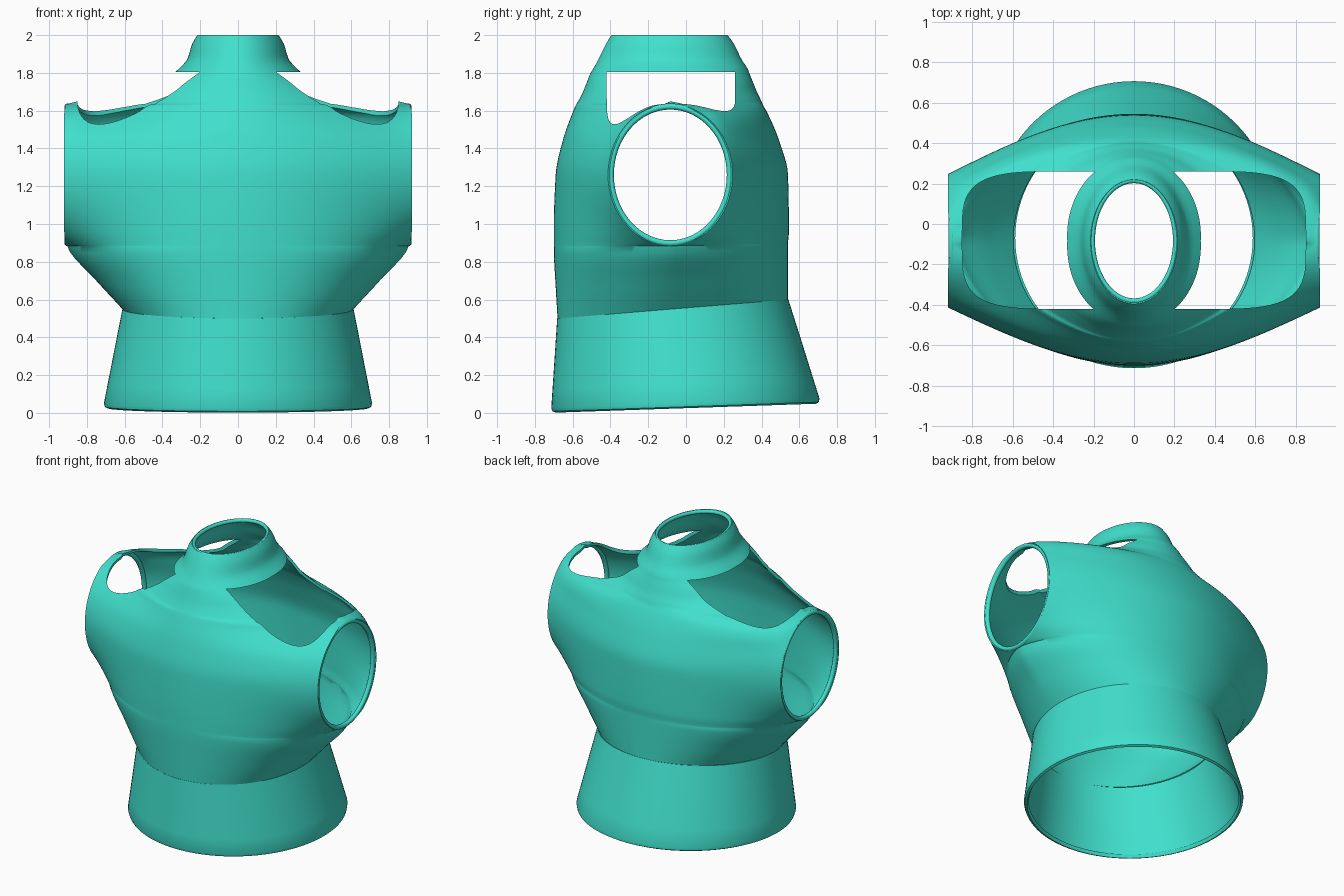
import bpy, bmesh, math

cube = bpy.data.objects.get("Cube")
if cube:
    bpy.data.objects.remove(cube)

teal = bpy.data.materials.new("turquoise")
teal.use_nodes = True
teal.diffuse_color = (0.052, 0.745, 0.61, 1)
teal.node_tree.nodes["Principled BSDF"].inputs["Base Color"].default_value = teal.diffuse_color

MID_Y = -0.083                       # centre line of arms and neck
ARM_Z, ARM_RY, ARM_RZ = 1.26, 0.33, 0.375


def make_object(name, bm):
    bmesh.ops.remove_doubles(bm, verts=bm.verts, dist=0.0005)
    bmesh.ops.recalc_face_normals(bm, faces=bm.faces)
    mesh = bpy.data.meshes.new(name)
    bm.to_mesh(mesh)
    bm.free()
    mesh.materials.append(teal)
    obj = bpy.data.objects.new(name, mesh)
    bpy.context.collection.objects.link(obj)
    return obj


def activate(obj):
    bpy.ops.object.select_all(action='DESELECT')
    obj.select_set(True)
    bpy.context.view_layer.objects.active = obj


def thicken(obj, amount):
    activate(obj)
    mod = obj.modifiers.new("thickness", 'SOLIDIFY')
    mod.thickness = amount
    mod.offset = -1
    bpy.ops.object.modifier_apply(modifier=mod.name)


def smooth(obj):
    activate(obj)
    bpy.ops.object.shade_smooth_by_angle(angle=math.radians(40))


def bridge(bm, rows, closed=False):
    """Join rows of points with quads."""
    grid = [[bm.verts.new(p) for p in row] for row in rows]
    n = len(rows[0])
    for a, b in zip(grid, grid[1:]):
        for i in range(n if closed else n - 1):
            j = (i + 1) % n
            bm.faces.new((a[i], a[j], b[j], b[i]))


def curve_value(table, col, z):
    """Monotone smooth interpolation of one table column by height."""
    zs = [r[0] for r in table]
    vs = [r[col] for r in table]
    z = min(max(z, zs[0]), zs[-1])
    d = [(vs[i + 1] - vs[i]) / (zs[i + 1] - zs[i]) for i in range(len(zs) - 1)]
    m = [d[0]] + [2 * p * q / (p + q) if p * q > 0 else 0 for p, q in zip(d, d[1:])] + [d[-1]]
    i = max(k for k in range(len(d)) if zs[k] <= z)
    h = zs[i + 1] - zs[i]
    u = (z - zs[i]) / h
    return ((1 + 2 * u) * (1 - u) ** 2 * vs[i] + u * (1 - u) ** 2 * h * m[i]
            + u * u * (3 - 2 * u) * vs[i + 1] + u * u * (u - 1) * h * m[i + 1])


# height, half width, front depth, back depth, pointedness, front pinch
TORSO = [
    (0.55, 0.61, 0.68, 0.54, 0, 1),
    (0.70, 0.75, 0.69, 0.54, 0.1, 1),
    (0.885, 0.905, 0.70, 0.54, 0.2, 1),
    (0.96, 0.92, 0.70, 0.545, 0.2, 1),
    (1.26, 0.92, 0.69, 0.54, 0.6, 1),
    (1.45, 0.92, 0.65, 0.49, 1, 1.1),
    (1.59, 0.92, 0.60, 0.43, 1, 1.45),
    (1.635, 0.905, 0.58, 0.405, 1, 1.2),
    (1.66, 0.80, 0.565, 0.395, 0.95, 1.1),
    (1.70, 0.65, 0.545, 0.375, 0.8, 1),
    (1.75, 0.47, 0.525, 0.355, 0.3, 1),
    (1.80, 0.335, 0.505, 0.335, -0.1, 1),
    (1.815, 0.32, 0.495, 0.33, -0.1, 1),
    (1.87, 0.27, 0.465, 0.295, 0, 1),
    (1.96, 0.24, 0.42, 0.25, 0, 1),
    (2.00, 0.215, 0.395, 0.22, 0, 1),
]


def sheet_row(z, side, n=56):
    """Half of a horizontal section: side -1 is the front, 1 the back."""
    width, front, back, point, pinch = (curve_value(TORSO, c, z) for c in range(1, 6))
    depth = front + MID_Y if side < 0 else back - MID_Y
    u = min(1, abs(z - ARM_Z) / ARM_RZ)
    end = ARM_RY * math.sqrt(1 - u * u)
    point += (1 - point) * end / ARM_RY
    tilt = 0.082 * max(0, 1 - (z - 0.55) / 0.4)
    row = []
    for i in range(n + 1):
        t = math.pi * (i / n - 0.5)
        x = width * ((1 - point) * math.sin(t) + point * 2 * t / math.pi)
        bulge = max(0, math.cos(t)) ** (pinch ** -side)
        y = MID_Y + side * (end + (depth - end) * bulge)
        row.append((x, y, z + tilt * (y + 0.07)))
    return row


# torso shell: two sheets that part around the arm openings
low, high = ARM_Z - ARM_RZ, ARM_Z + ARM_RZ
heights = [0.55 + (low - 0.55) * i / 10 for i in range(10)]
heights += [ARM_Z - ARM_RZ * math.cos(math.pi * i / 36) for i in range(37)]
heights += [high + (1.8 - high) * i / 10 for i in range(1, 11)]
heights += [1.815 + (2 - 1.815) * i / 8 for i in range(9)]
bm = bmesh.new()
for side in (-1, 1):
    bridge(bm, [sheet_row(z, side) for z in heights])
torso = make_object("torso_shell", bm)
thicken(torso, 0.018)

# shoulder windows between the collar and the shoulder straps
for sx in (-1, 1):
    outline = [(0.1, -0.42)]
    for i in range(33):
        a = math.pi * (i / 32 - 0.5)
        s = math.sin(a)
        outline.append((0.3 + 0.55 * max(0, math.cos(a)) ** 0.5,
                        -0.08 + 0.34 * math.copysign(abs(s) ** 0.5, s)))
    outline.append((0.1, 0.26))
    bm = bmesh.new()
    bottom = bm.faces.new([bm.verts.new((sx * x, y, 1.3)) for x, y in outline])
    top = bmesh.ops.extrude_face_region(bm, geom=[bottom])
    bmesh.ops.translate(bm, vec=(0, 0, 0.505),
                        verts=[v for v in top["geom"] if isinstance(v, bmesh.types.BMVert)])
    cutter = make_object("window_cutter", bm)
    cutter.hide_render = True
    activate(torso)
    mod = torso.modifiers.new("window", 'BOOLEAN')
    mod.operation = 'DIFFERENCE'
    mod.solver = 'EXACT'
    mod.object = cutter
    bpy.ops.object.modifier_apply(modifier=mod.name)
    bpy.data.objects.remove(cutter)
smooth(torso)


def oval_lip(name, place, ra, rb, tube, n=64, k=10):
    """Rolled rim: a round tube swept along an oval."""
    rows = []
    for i in range(n + 1):
        a = 2 * math.pi * i / n
        row = []
        for j in range(k):
            b = 2 * math.pi * j / k
            r = tube * math.cos(b)
            row.append(place((ra + r) * math.cos(a), (rb + r) * math.sin(a), tube * math.sin(b)))
        rows.append(row)
    bm = bmesh.new()
    bridge(bm, rows, closed=True)
    smooth(make_object(name, bm))


# rolled rims of arm and neck openings
for name, sx in (("left_arm_rim", 1), ("right_arm_rim", -1)):
    oval_lip(name, lambda a, b, c: (sx * (0.903 + c), MID_Y + a, ARM_Z + b), 0.315, 0.362, 0.016)
oval_lip("neck_rim", lambda a, b, c: (a, MID_Y + b, 1.987 + c), 0.206, 0.298, 0.013)

# flared waist skirt, tilted up towards the back
rows = []
for s, grow in ((0, -0.025), (0.015, -0.008), (0.05, 0), (0.25, 0), (0.5, 0), (0.75, 0), (1, 0)):
    r = 0.715 + (0.612 - 0.715) * s + grow
    row = []
    for i in range(96):
        a = 2 * math.pi * i / 96
        y = -0.07 * s + r * math.sin(a)
        z = 0.025 + 0.525 * s + (0.034 + 0.048 * s) * (y + 0.07 * s)
        row.append((r * math.cos(a), y, z))
    rows.append(row)
bm = bmesh.new()
bridge(bm, rows, closed=True)
skirt = make_object("waist_skirt", bm)
thicken(skirt, 0.025)
smooth(skirt)
